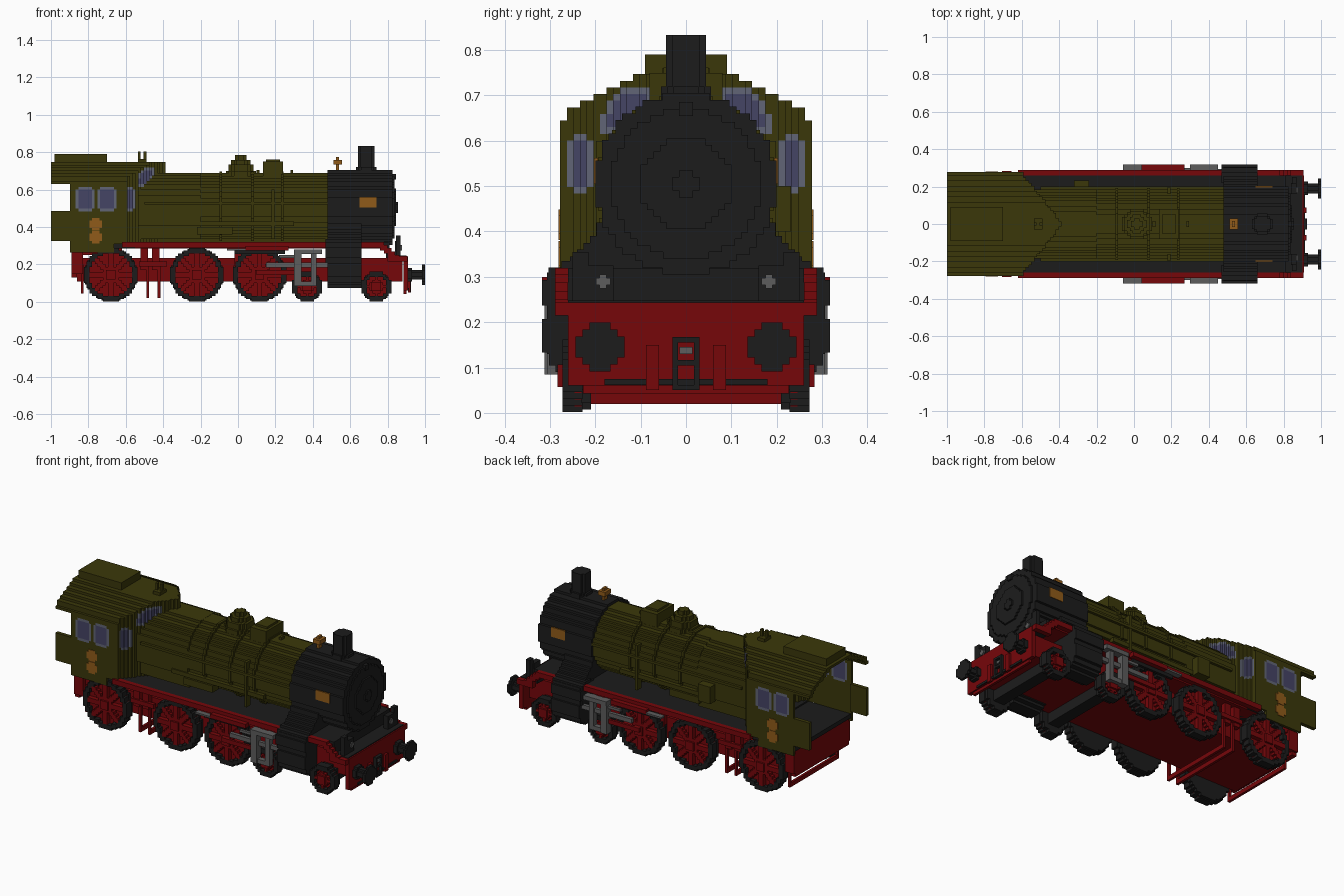
import bpy
from math import hypot, atan2, pi, sin

cube = bpy.data.objects.get("Cube")
if cube:
    bpy.data.objects.remove(cube, do_unlink=True)

V = 2 / 137          # block size of the stepped surfaces
BIG = 10             # one block spans the whole axis

COLOURS = {
    "olive": (0.043, 0.039, 0.003), "red": (0.18, 0.002, 0.003), "black": (0.0115, 0.0115, 0.0115),
    "grey": (0.11, 0.11, 0.11), "brass": (0.28, 0.105, 0.01),
    "glass": (0.06, 0.058, 0.13), "window_frame": (0.12, 0.13, 0.18),
}
MATS = {}
for cname, rgb in COLOURS.items():
    m = bpy.data.materials.new(cname)
    m.use_nodes = True
    m.diffuse_color = (*rgb, 1)
    m.node_tree.nodes["Principled BSDF"].inputs["Base Color"].default_value = (*rgb, 1)
    MATS[cname] = m


def blocks(name, lo, hi, rule, step=(V, V, V)):
    """Stepped solid: rule(x, y, z) gives a colour name or None for each block."""
    n = [max(1, round((hi[i] - lo[i]) / step[i])) for i in range(3)]
    d = [(hi[i] - lo[i]) / n[i] for i in range(3)]
    fill = {}
    for i in range(n[0]):
        for j in range(n[1]):
            for k in range(n[2]):
                c = rule(*(lo[a] + (q + 0.5) * d[a] for a, q in enumerate((i, j, k))))
                if c:
                    fill[i, j, k] = c
    verts, faces, cols, used = {}, [], [], sorted(set(fill.values()))
    for cell, c in fill.items():
        for a in range(3):
            u, w = (a + 1) % 3, (a + 2) % 3
            for side in (0, 1):
                nb = list(cell)
                nb[a] += 2 * side - 1
                if tuple(nb) in fill:
                    continue
                quad = []
                for du, dw in ((0, 0), (1, 0), (1, 1), (0, 1)):
                    p = list(cell)
                    p[a] += side
                    p[u] += du
                    p[w] += dw
                    quad.append(verts.setdefault(tuple(p), len(verts)))
                faces.append(quad if side else quad[::-1])
                cols.append(used.index(c))
    me = bpy.data.meshes.new(name)
    me.from_pydata([[lo[a] + p[a] * d[a] for a in range(3)] for p in verts], [], faces)
    for c in used:
        me.materials.append(MATS[c])
    me.polygons.foreach_set("material_index", cols)
    me.update()
    bpy.context.collection.objects.link(bpy.data.objects.new(name, me))


def box(name, x, y, z, colour):
    blocks(name, (x[0], y[0], z[0]), (x[1], y[1], z[1]), lambda *p: colour, (BIG,) * 3)


def pair(name, x, y, z, colour):
    box(name + "_near", x, (-y[1], -y[0]), z, colour)
    box(name + "_far", x, y, z, colour)


def disc(name, axis, c, r, t, colour):
    """Stepped disc along an axis; c is its centre, t its thickness."""
    lo, hi, step = [q - r for q in c], [q + r for q in c], [V] * 3
    lo[axis], hi[axis], step[axis] = c[axis] - t / 2, c[axis] + t / 2, BIG
    u, w = (axis + 1) % 3, (axis + 2) % 3

    def rule(*p):
        rho = hypot(p[u] - c[u], p[w] - c[w])
        if rho < r:
            return colour(rho, atan2(p[w] - c[w], p[u] - c[u])) if callable(colour) else colour
    blocks(name, lo, hi, rule, step)


def xdisc(name, x0, x1, r, colour, z=0.505, y=0):
    disc(name, 0, ((x0 + x1) / 2, y, z), r, x1 - x0, colour)


# --- Boiler, firebox and smokebox
xdisc("boiler", -0.57, 0.48, 0.184, "olive")
blocks("firebox", (-0.6, -0.2, 0.335), (-0.2, 0.2, 0.69),
       lambda x, y, z: "olive" if hypot(y, z - 0.505) < 0.19 or (z < 0.5 and abs(y) < 0.17 + 0.1 * (z - 0.33)) else None,
       (BIG, V, V))
for i, x in enumerate((-0.1, 0.07, 0.23)):
    xdisc(f"boiler_band_{i}", x, x + V, 0.193, "olive")
xdisc("backhead", -0.62, -0.6, 0.17, "black")
xdisc("regulator_wheel", -0.63, -0.62, 0.04, "red", z=0.45)
xdisc("smokebox", 0.478, 0.826, 0.2, "black")
xdisc("smokebox_door", 0.826, 0.836, 0.165, "black")
xdisc("door_bulge", 0.836, 0.846, 0.1, "black")
xdisc("door_handle", 0.846, 0.856, 0.03, "black")
box("door_lamp_bracket", (0.826, 0.845), (-0.015, 0.015), (0.655, 0.685), "black")
blocks("smokebox_saddle", (0.478, -0.27, 0.24), (0.66, 0.27, 0.42),
       lambda x, y, z: "black" if abs(y) < min(0.27, 0.19 + 0.9 * max(0, 0.41 - z)) else None, (BIG, V, V))

# --- Boiler fittings
disc("chimney", 2, (0.685, 0, 0.763), 0.044, 0.14, "black")
disc("chimney_base", 2, (0.685, 0, 0.705), 0.055, 0.03, "black")
for i, (r, top) in enumerate(((0.08, 0.70), (0.067, 0.735), (0.052, 0.76), (0.03, 0.785))):
    disc(f"steam_dome_{i}", 2, (0.015, 0, (0.66 + top) / 2), r, top - 0.66, "olive")
box("sandbox", (0.135, 0.24), (-0.08, 0.08), (0.64, 0.75), "olive")
box("sandbox_lid", (0.15, 0.225), (-0.05, 0.05), (0.75, 0.762), "olive")
for x in (0.1, 0.28):
    box("safety_valve", (x, x + V), (-0.015, 0.015), (0.68, 0.705), "olive")
box("bell_base", (0.525, 0.54), (-0.015, 0.015), (0.69, 0.735), "brass")
box("bell", (0.51, 0.555), (-0.029, 0.029), (0.735, 0.76), "brass")
box("bell_top", (0.525, 0.54), (-0.015, 0.015), (0.76, 0.775), "brass")
pair("nameplate", (0.65, 0.74), (0.194, 0.203), (0.505, 0.562), "brass")
pair("handrail", (-0.5, 0.478), (0.185, 0.2), (0.52, 0.535), "olive")
pair("feed_pipe", (-0.3, 0.3), (0.165, 0.192), (0.405, 0.43), "olive")
pair("sand_pipe", (0.18, 0.195), (0.16, 0.198), (0.335, 0.6), "olive")
pair("side_tank", (-0.22, -0.03), (0.14, 0.195), (0.36, 0.4), "olive")
box("air_pump", (-0.32, -0.24), (0.18, 0.232), (0.4, 0.5), "olive")

# --- Cab: hollow shell with a pointed front and stepped roof
ROOF = ((0.645, 0.278), (0.66, 0.27), (0.675, 0.257), (0.69, 0.24), (0.705, 0.21),
        (0.72, 0.175), (0.735, 0.14), (0.75, 0.11))
SILL, HEAD = 0.265 + 15 * V, 0.265 + 24 * V


def half(z):
    return next((w for top, w in ROOF if z < top), 0)


def window(u, u0, u1, z, z0, z1):
    """Frame around the edge of the opening, glass inside, frame corners cut off."""
    du, dz = min(u - u0, u1 - u), min(z - z0, z1 - z)
    if du < 0 or dz < 0 or du + dz < 1.2 * V:
        return None
    return "glass" if du > V and dz > V else "window_frame"


def cab(x, y, z):
    a, w = abs(y), half(z)
    front = -0.38 - 0.8 * a
    if a > w or x > front:
        return None
    nose = x > front - 0.035
    if z > 0.636:
        if not (nose or a > half(z + V) - 1.5 * V):
            return None
    elif x < -0.895 or z < (0.265 if x < -0.66 else 0.31) or not (nose or a > w - 1.3 * V):
        return None
    paint = None
    if nose:
        paint = (window(a, 14 * V, 18 * V, z, SILL, HEAD)
                 or window(a + 0.5 * (z - 0.66), 0.088, 0.18, z, HEAD, HEAD + 7 * V))
    elif a > w - 1.3 * V:
        paint = (window(x, -1 + 9 * V, -1 + 16 * V, z, SILL, HEAD)
                 or window(x, -1 + 17 * V, -1 + 24 * V, z, SILL, HEAD))
    return paint or "olive"


blocks("cab", (-1.0, -19 * V, 0.265), (-1 + 42 * V, 19 * V, 0.265 + 33 * V), cab)
box("roof_vent", (-0.98, -0.7), (-0.09, 0.09), (0.735, 0.79), "olive")
pair("cab_rear_flap", (-1.0, -0.895), (0.255, 0.277), (0.325, 0.487), "olive")
box("cab_floor", (-0.895, -0.55), (-0.26, 0.26), (0.285, 0.31), "black")
box("whistle", (-0.535, -0.49), (-0.03, 0.03), (0.74, 0.765), "olive")
for x in (-0.535, -0.505):
    box("whistle_pipe", (x, x + V), (-0.008, 0.008), (0.765, 0.805), "olive")
for s, side in ((-1, "near"), (1, "far")):
    for i, z in enumerate((0.345, 0.415)):
        disc(f"cab_badge_{i}_{side}", 1, (-0.76, s * 0.278, z), 0.034, 0.006, "brass")

# --- Running boards and frame
box("running_board", (-0.62, 0.8), (-0.26, 0.26), (0.295, 0.318), "black")
box("running_board_underside", (-0.62, 0.78), (-0.255, 0.255), (0.285, 0.295), "red")
pair("running_board_edge", (-0.62, 0.78), (0.26, 0.289), (0.29, 0.32), "red")
for i in range(4):
    pair(f"edge_step_{i}", (0.76 + i * 0.02, 0.8 + i * 0.02), (0.26, 0.289),
         (0.275 - i * 0.015, 0.305 - i * 0.018), "red")
pair("front_edge", (0.8, 0.906), (0.26, 0.289), (0.215, 0.245), "red")
box("front_riser", (0.79, 0.81), (-0.26, 0.26), (0.235, 0.318), "black")
box("front_platform", (0.8, 0.9), (-0.26, 0.26), (0.235, 0.248), "black")
box("main_frame", (-0.86, 0.88), (-0.205, 0.205), (0.11, 0.235), "red")
box("rear_underframe", (-0.89, -0.62), (-0.25, 0.25), (0.25, 0.285), "red")
box("rear_beam", (-0.89, -0.86), (-0.25, 0.25), (0.13, 0.265), "red")
pair("rear_step", (-0.89, -0.83), (0.235, 0.262), (0.15, 0.265), "red")
for i, (x, z) in enumerate(((-0.84, 0.045), (-0.49, 0.02), (-0.43, 0.02))):
    pair(f"hanger_{i}", (x, x + V), (0.213, 0.228), (z, 0.2), "red")
    box(f"hanger_bar_{i}", (x, x + V), (-0.228, 0.228), (z, z + 0.025), "red")
for i, x in enumerate((-0.5, -0.44, 0.0)):
    pair(f"brake_rod_{i}", (x - 0.02, x + 0.02), (0.205, 0.235), (0.17, 0.295), "red")
pair("brake_beam", (-0.53, -0.38), (0.225, 0.245), (0.19, 0.215), "red")


# --- Wheels: black tyre and back, red spokes over a recessed red web
def wheel_paint(r, spokes, rim):
    def paint(rho, ang):
        if rho > r - rim:
            return "black"
        step = 2 * pi / spokes
        off = (ang + step / 2) % step - step / 2
        return "red" if rho < 0.034 or rho * abs(sin(off)) < 0.0105 else None
    return paint


for s, side in ((-1, "near"), (1, "far")):
    for i, (x, r, n) in enumerate(((-0.68, 0.143, 8), (-0.22, 0.143, 8), (0.115, 0.143, 8),
                                   (0.37, 0.08, 4), (0.74, 0.08, 4))):
        z = r + 0.002
        disc(f"wheel_{i}_{side}", 1, (x, s * 0.25, z), r, 0.044,
             wheel_paint(r, n, 0.026 if r > 0.1 else 0.022))
        disc(f"wheel_web_{i}_{side}", 1, (x, s * 0.238, z), r - 0.012, 0.016, "red")
        disc(f"wheel_back_{i}_{side}", 1, (x, s * 0.22, z), r - 0.005, 0.02, "black")
        disc(f"wheel_hub_{i}_{side}", 1, (x, s * 0.275, z), 0.025, 0.016, "red")
for i, x in enumerate((0.37, 0.74)):
    box(f"bogie_axle_{i}", (x - 0.035, x + 0.035), (-0.215, 0.215), (0.05, 0.11), "black")

# --- Cylinders and motion
for s, side in ((-1, "near"), (1, "far")):
    xdisc(f"cylinder_{side}", 0.478, 0.66, 0.095, "black", z=0.17, y=s * 0.222)
    xdisc(f"valve_chest_{side}", 0.468, 0.66, 0.07, "black", z=0.265, y=s * 0.247)
pair("cylinder_block", (0.478, 0.66), (0.18, 0.306), (0.13, 0.31), "black")
pair("slide_bar", (0.15, 0.478), (0.275, 0.295), (0.185, 0.21), "grey")
pair("crosshead", (0.3, 0.34), (0.272, 0.312), (0.085, 0.28), "grey")
pair("motion_post", (0.39, 0.42), (0.272, 0.305), (0.085, 0.28), "grey")
pair("motion_top", (0.3, 0.45), (0.275, 0.317), (0.255, 0.28), "grey")
pair("motion_bottom", (0.3, 0.4), (0.275, 0.305), (0.085, 0.11), "grey")
pair("radius_rod", (0.22, 0.32), (0.285, 0.3), (0.235, 0.25), "grey")
pair("link_cover", (0.04, 0.27), (0.285, 0.317), (0.275, 0.3), "red")
pair("link_cover_end", (-0.06, 0.04), (0.285, 0.317), (0.275, 0.285), "grey")
pair("link_bar", (-0.02, 0.25), (0.275, 0.29), (0.255, 0.275), "black")
pair("connecting_rod", (0.1, 0.3), (0.283, 0.297), (0.145, 0.17), "red")

# --- Front beam, buffers, lamps and coupling
box("buffer_beam", (0.885, 0.908), (-0.26, 0.26), (0.06, 0.243), "red")
box("beam_lower_edge", (0.885, 0.9), (-0.227, 0.227), (0.043, 0.06), "red")
for s, side in ((-1, "near"), (1, "far")):
    y = s * 0.19
    xdisc(f"buffer_base_{side}", 0.905, 0.93, 0.036, "black", z=0.145, y=y)
    xdisc(f"buffer_stem_{side}", 0.93, 0.985, 0.026, "black", z=0.145, y=y)
    xdisc(f"buffer_head_{side}", 0.985, 1.0, 0.054, "black", z=0.145, y=y)
    box(f"lamp_{side}", (0.84, 0.87), (y - 0.03, y + 0.03), (0.245, 0.325), "black")
    box(f"lamp_lens_{side}", (0.87, 0.878), (s * 0.183 - 0.016, s * 0.183 + 0.016), (0.282, 0.297), "grey")
    box(f"lamp_lens_upright_{side}", (0.87, 0.878), (s * 0.183 - 0.008, s * 0.183 + 0.008), (0.274, 0.305), "grey")
pair("lamp_post", (0.845, 0.87), (0.215, 0.25), (0.245, 0.355), "black")
pair("brake_hose", (0.908, 0.922), (0.06, 0.088), (0.05, 0.15), "red")
pair("coupling_link", (0.908, 0.925), (0.018, 0.03), (0.05, 0.165), "black")
for z in (0.05, 0.105, 0.155):
    box("coupling_bar", (0.908, 0.925), (-0.03, 0.03), (z, z + 0.012), "black")
box("coupling_hook", (0.908, 0.92), (-0.014, 0.014), (0.13, 0.145), "grey")
box("front_guard_bar", (0.905, 0.915), (-0.18, 0.18), (0.062, 0.075), "black")
